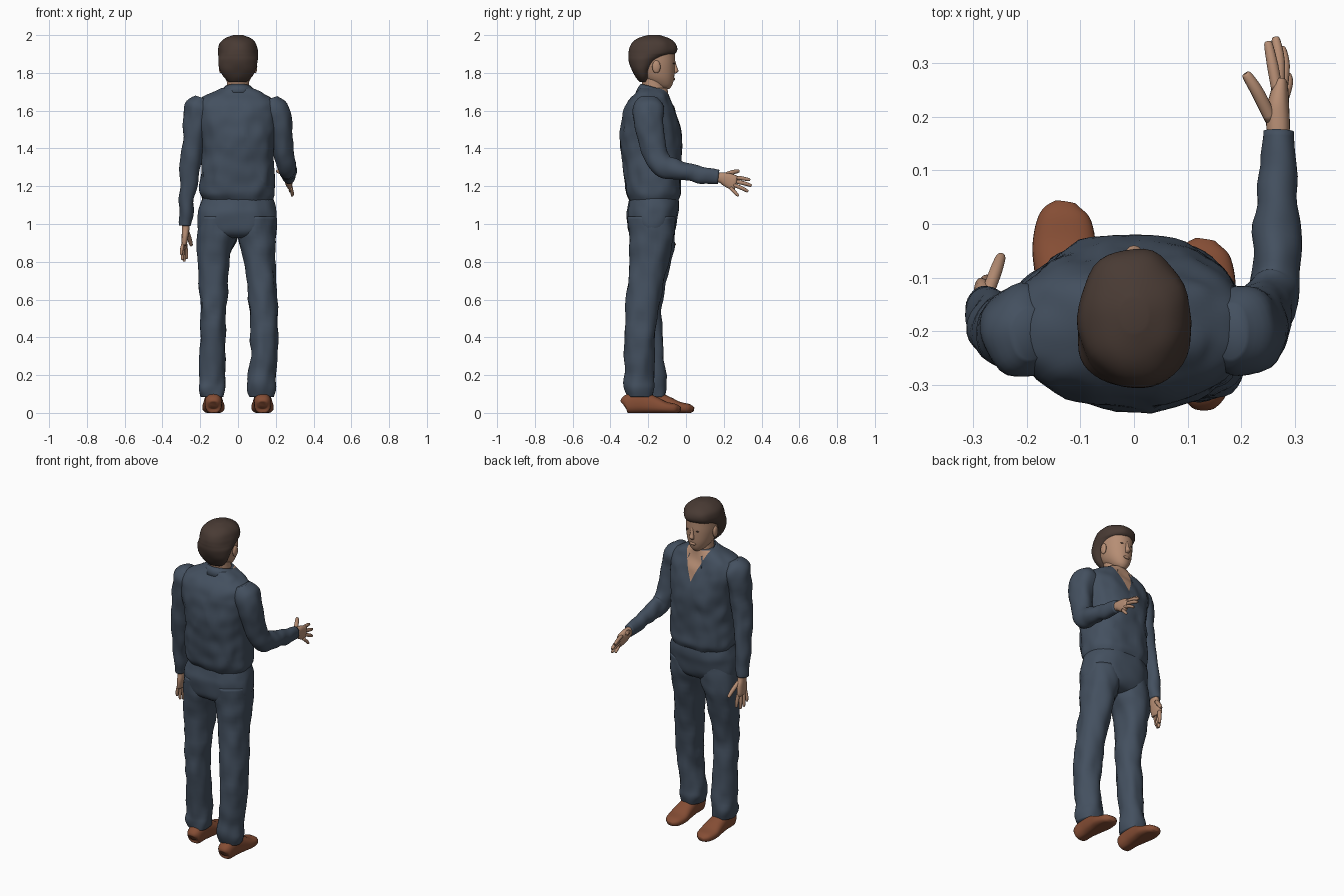
import bpy, bmesh, math
from mathutils import Vector, noise


def material(name, rgb):
    m = bpy.data.materials.new(name)
    m.diffuse_color = (*rgb, 1)
    return m


CLOTH = material("slate blue cloth", (0.057, 0.080, 0.115))
SKIN = material("skin", (0.47, 0.27, 0.175))
HAIR = material("dark brown hair", (0.066, 0.043, 0.034))
LEATHER = material("brown leather", (0.235, 0.075, 0.035))


def finish(name, bm, *mats):
    bmesh.ops.recalc_face_normals(bm, faces=bm.faces)
    me = bpy.data.meshes.new(name)
    bm.to_mesh(me)
    bm.free()
    for m in mats:
        me.materials.append(m)
    for p in me.polygons:
        p.use_smooth = True
    ob = bpy.data.objects.new(name, me)
    bpy.context.collection.objects.link(ob)
    return ob


def spline(keys, steps):
    """Catmull-Rom interpolation of key tuples."""
    out = []
    for i in range(len(keys) - 1):
        p = [keys[max(0, min(len(keys) - 1, i + k))] for k in (-1, 0, 1, 2)]
        for s in range(steps):
            t = s / steps
            out.append([0.5 * (2 * b + (c - a) * t + (2 * a - 5 * b + 4 * c - d) * t * t
                               + (3 * b - a - 3 * c + d) * t ** 3) for a, b, c, d in zip(*p)])
    return out + [list(keys[-1])]


def loft_mesh(keys, n=32, steps=5, power=2.0, folds=0.0, level=False):
    """Skin of oval rings; keys are (x, y, z, half width, half depth)."""
    bm = bmesh.new()
    pts = spline(keys, steps)
    rings = []
    for i, (x, y, z, a, b) in enumerate(pts):
        t = Vector(pts[min(i + 1, len(pts) - 1)][:3]) - Vector(pts[max(i - 1, 0)][:3])
        t = Vector((0, 0, 1)) if level else t.normalized()
        u = (Vector((1, 0, 0)) - t * t.x).normalized()
        v = t.cross(u)
        ring = []
        for k in range(n):
            c, s = math.cos(math.tau * k / n), math.sin(math.tau * k / n)
            off = (u * math.copysign(abs(c) ** (2 / power), c) * max(a, 0.002)
                   + v * math.copysign(abs(s) ** (2 / power), s) * max(b, 0.002))
            co = Vector((x, y, z)) + off
            if folds:
                co += off.normalized() * folds * noise.noise(Vector((co.x * 17, co.y * 17, co.z * 12)))
            co.z = max(co.z, 0)
            ring.append(bm.verts.new(co))
        rings.append(ring)
    for r, q in zip(rings, rings[1:]):
        for k in range(n):
            bm.faces.new((r[k], r[(k + 1) % n], q[(k + 1) % n], q[k]))
    bm.faces.new(rings[0])
    bm.faces.new(rings[-1])
    return bm


def tube(name, keys, mat, **kw):
    return finish(name, loft_mesh(keys, **kw), mat)


def stack(rows):
    """Turn (z, x0, x1, y0, y1) extents into level ring keys."""
    return [((x0 + x1) / 2, (y0 + y1) / 2, z, (x1 - x0) / 2, (y1 - y0) / 2)
            for z, x0, x1, y0, y1 in rows]


def blob(name, loc, size, mat):
    bm = bmesh.new()
    bmesh.ops.create_uvsphere(bm, u_segments=20, v_segments=12, radius=1)
    for v in bm.verts:
        v.co = Vector(loc) + Vector(a * b for a, b in zip(v.co, size))
    return finish(name, bm, mat)


# Shirt body, with the open neck cut in as a clean V
bm = loft_mesh(stack([
    (1.12, -.18, .18, -.295, -.045), (1.16, -.2, .195, -.32, -.027),
    (1.22, -.2, .195, -.327, -.03), (1.32, -.193, .19, -.337, -.025),
    (1.42, -.195, .192, -.347, -.022), (1.52, -.21, .205, -.343, -.033),
    (1.60, -.225, .21, -.328, -.058), (1.65, -.215, .195, -.305, -.08),
    (1.685, -.165, .15, -.28, -.09), (1.72, -.085, .08, -.245, -.1)]),
    n=56, steps=6, power=2.4, folds=.012, level=True)
for side in (1, -1):
    bmesh.ops.bisect_plane(bm, geom=bm.verts[:] + bm.edges[:] + bm.faces[:],
                           plane_co=(0, 0, 1.54), plane_no=(side, 0, -.42))
for f in bm.faces:
    c = f.calc_center_median()
    f.material_index = int(c.y > -.15 and abs(c.x) < .42 * (c.z - 1.54))
finish("shirt_body", bm, CLOTH, SKIN)

# Folded collar, open at the front
bm = bmesh.new()
rows = []
for i in range(41):
    t = i / 20 - 1
    ang = math.radians(148) * t
    s, c = math.sin(ang), -math.cos(ang)
    top = 1.742 - .055 * t * t
    drop = .045 + .03 * abs(t) ** 3
    rows.append([bm.verts.new((.074 * s, -.16 + .08 * c, top)),
                 bm.verts.new((.09 * s, -.16 + .093 * c, top - drop * .4)),
                 bm.verts.new((.104 * s, -.16 + .107 * c, top - drop))])
for p, q in zip(rows, rows[1:]):
    for k in (0, 1):
        bm.faces.new((p[k], p[k + 1], q[k + 1], q[k]))
finish("collar", bm, CLOTH).modifiers.new("cloth", 'SOLIDIFY').thickness = .007

# Sleeves: one arm hangs, the other reaches forward
tube("left_sleeve", [
    (-.19, -.2, 1.668, .04, .05), (-.205, -.2, 1.62, .073, .085), (-.223, -.2, 1.54, .067, .08),
    (-.24, -.2, 1.4, .058, .066), (-.255, -.19, 1.28, .051, .06), (-.268, -.175, 1.16, .041, .053),
    (-.275, -.16, 1.05, .036, .047), (-.277, -.155, .993, .031, .042)], CLOTH, folds=.01)
tube("right_sleeve", [
    (.175, -.2, 1.665, .04, .05), (.193, -.2, 1.615, .07, .085), (.218, -.197, 1.54, .066, .08),
    (.232, -.182, 1.45, .058, .07), (.244, -.16, 1.365, .056, .064), (.257, -.125, 1.31, .05, .064),
    (.265, -.07, 1.29, .044, .055), (.265, 0, 1.275, .041, .047), (.268, .09, 1.257, .035, .041),
    (.27, .172, 1.247, .029, .036)], CLOTH, folds=.01)


# Hands: palm plus tapering digits, each a start, a bend and a tip
def hand(side, palm, digits):
    tube(side + "_palm", palm, SKIN, n=20, power=2.4)
    for name, a, b, c, r in digits:
        tip = Vector(c) + (Vector(c) - Vector(b)).normalized() * .004
        tube(f"{side}_{name}", [(*a, r, r), (*b, r, r), (*c, r * .75, r * .75), (*tip, .003, .003)],
             SKIN, n=12, steps=4)


hand("left", [(-.277, -.153, 1.02, .02, .028), (-.277, -.15, .98, .02, .03),
              (-.28, -.145, .94, .018, .04), (-.285, -.14, .895, .014, .04),
              (-.286, -.14, .885, .008, .03)],
     [("index", (-.28, -.112, .9), (-.275, -.105, .855), (-.272, -.103, .82), .0105),
      ("middle", (-.284, -.13, .9), (-.285, -.126, .85), (-.285, -.124, .807), .0105),
      ("ring_finger", (-.288, -.149, .9), (-.293, -.147, .855), (-.294, -.145, .815), .010),
      ("little", (-.29, -.167, .9), (-.298, -.167, .865), (-.3, -.166, .84), .009),
      ("thumb", (-.272, -.128, .965), (-.258, -.09, .925), (-.248, -.062, .89), .012)])
hand("right", [(.269, .15, 1.248, .02, .026), (.268, .185, 1.245, .022, .028),
               (.268, .215, 1.235, .021, .037), (.273, .255, 1.218, .014, .04),
               (.273, .265, 1.215, .008, .03)],
     [("index", (.266, .25, 1.246), (.258, .295, 1.242), (.25, .335, 1.234), .0105),
      ("middle", (.27, .25, 1.227), (.27, .305, 1.216), (.264, .343, 1.204), .0105),
      ("ring_finger", (.276, .25, 1.208), (.28, .295, 1.19), (.276, .325, 1.174), .010),
      ("little", (.28, .235, 1.192), (.287, .262, 1.165), (.287, .276, 1.15), .009),
      ("thumb", (.255, .195, 1.255), (.23, .245, 1.273), (.21, .277, 1.28), .012)])

# Trousers: seat and two legs
tube("trouser_seat", stack([
    (1.17, -.175, .175, -.295, -.045), (1.1, -.205, .197, -.306, -.035),
    (1.05, -.213, .202, -.316, -.04), (.98, -.214, .2, -.308, -.055),
    (.94, -.19, .18, -.285, -.08), (.925, -.14, .13, -.25, -.12)]),
    CLOTH, n=48, power=2.3, folds=.008, level=True)
tube("left_leg", stack([
    (1.04, -.2, -.01, -.3, -.06), (.93, -.219, -.004, -.295, -.06), (.81, -.214, -.043, -.283, -.078),
    (.6, -.201, -.06, -.28, -.122), (.44, -.2, -.065, -.275, -.125), (.2, -.203, -.066, -.25, -.108),
    (.13, -.21, -.066, -.25, -.105), (.085, -.198, -.075, -.245, -.11)]),
    CLOTH, power=2.2, folds=.012, level=True)
tube("right_leg", stack([
    (1.04, .01, .195, -.307, -.06), (.93, .004, .2, -.298, -.065), (.81, .03, .196, -.3, -.092),
    (.6, .055, .205, -.315, -.135), (.44, .065, .21, -.325, -.155), (.3, .068, .203, -.327, -.168),
    (.18, .05, .196, -.325, -.17), (.13, .046, .197, -.32, -.17), (.085, .062, .188, -.312, -.18)]),
    CLOTH, power=2.2, folds=.012, level=True)
blob("belt_buckle", (-.08, -.05, 1.09), (.02, .008, .009), LEATHER)

# Shoes
for name, x, y in (("left_shoe", -.13, -.26), ("right_shoe", .13, -.33)):
    tube(name, [(x, y, .04, .02, .02), (x, y + .015, .046, .042, .048), (x, y + .09, .055, .047, .057),
                (x, y + .16, .042, .054, .046), (x, y + .22, .028, .059, .032),
                (x, y + .275, .022, .047, .025), (x + .003, y + .3, .018, .02, .012)],
         LEATHER, power=2.5)

# Head and neck
tube("neck", [(0, -.175, 1.79, .058, .06), (0, -.17, 1.72, .06, .062), (0, -.165, 1.64, .07, .07)],
     SKIN, level=True)
tube("head", stack([
    (1.716, -.022, .022, -.14, -.088), (1.735, -.045, .045, -.18, -.073),
    (1.775, -.07, .07, -.235, -.063), (1.83, -.085, .085, -.27, -.059),
    (1.88, -.089, .089, -.285, -.058), (1.93, -.086, .086, -.28, -.062),
    (1.965, -.06, .06, -.25, -.09)]), SKIN, power=2.1, level=True)
tube("nose", [(0, -.064, 1.868, .007, .006), (0, -.057, 1.83, .011, .010),
              (0, -.053, 1.81, .015, .013), (0, -.06, 1.797, .010, .006)], SKIN, n=16, level=True)
blob("lips", (0, -.064, 1.768), (.022, .007, .008), SKIN)
for side, s in (("left", -1), ("right", 1)):
    blob(side + "_ear", (s * .091, -.157, 1.832), (.011, .022, .034), SKIN)
    blob(side + "_eye", (s * .033, -.0655, 1.85), (.011, .004, .0035), HAIR)

# Hair cap, set back at the nape and full over the brow
tube("hair", stack([
    (1.752, -.045, .045, -.245, -.2), (1.78, -.076, .076, -.268, -.19),
    (1.82, -.095, .095, -.29, -.178), (1.865, -.103, .103, -.303, -.14),
    (1.89, -.104, .104, -.305, -.09), (1.905, -.105, .105, -.305, -.055),
    (1.93, -.103, .103, -.3, -.045), (1.96, -.092, .092, -.283, -.057),
    (1.985, -.064, .064, -.25, -.092), (2.0, -.025, .025, -.2, -.14)]),
    HAIR, n=40, power=2.1, folds=.006, level=True)
